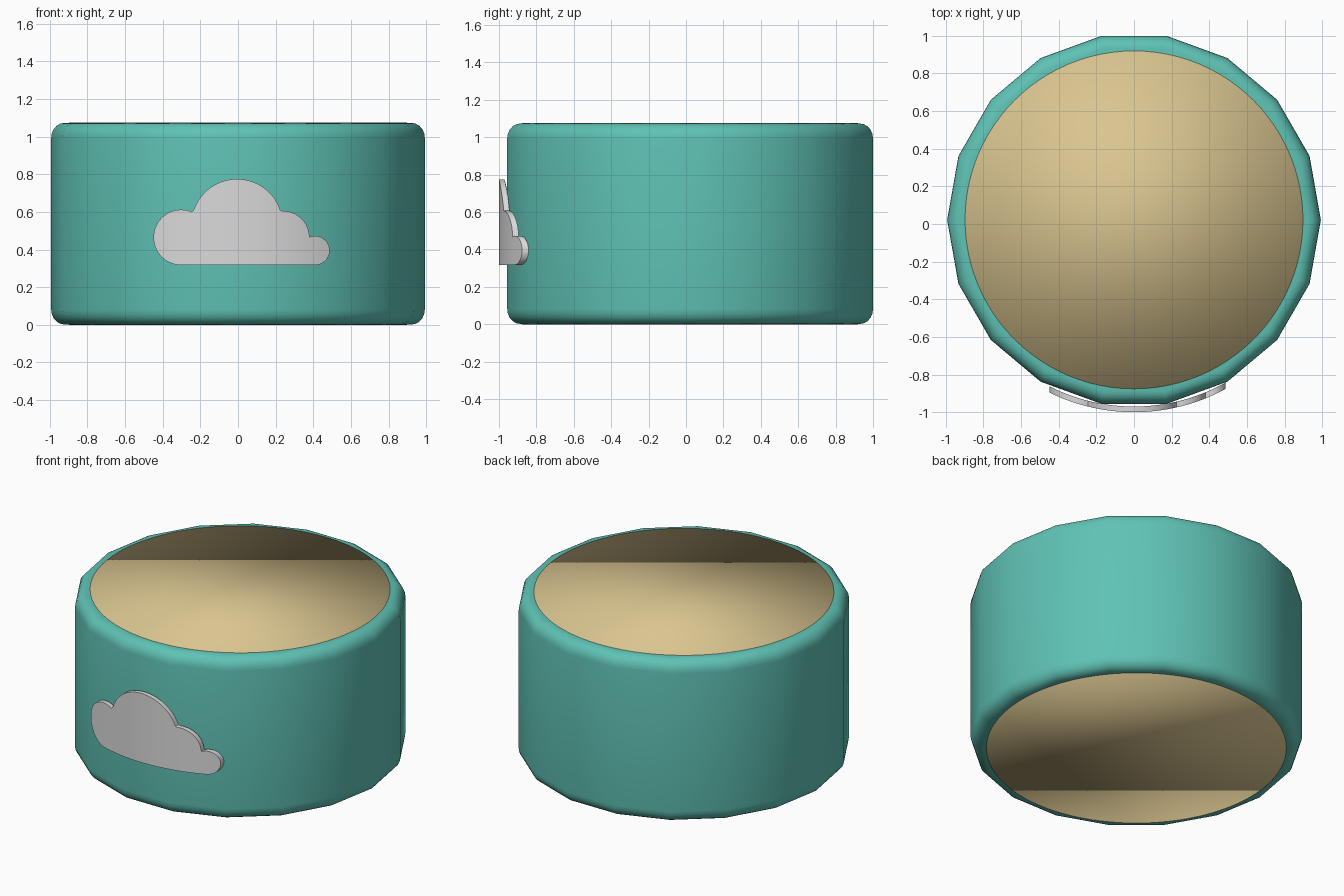
import bpy, bmesh, math

if "Cube" in bpy.data.objects:
    bpy.data.objects.remove(bpy.data.objects["Cube"])

CY = 0.022   # centre of the drum in y
H = 1.075    # overall height


def material(name, rgb):
    m = bpy.data.materials.new(name)
    m.diffuse_color = (*rgb, 1.0)
    m.use_nodes = True
    m.node_tree.nodes["Principled BSDF"].inputs["Base Color"].default_value = m.diffuse_color
    return m


def make_object(name, bm, mat):
    bmesh.ops.recalc_face_normals(bm, faces=bm.faces[:])
    me = bpy.data.meshes.new(name)
    bm.to_mesh(me)
    bm.free()
    me.materials.append(mat)
    ob = bpy.data.objects.new(name, me)
    bpy.context.collection.objects.link(ob)
    for p in me.polygons:
        p.use_smooth = True
    return ob


def lathe(profile, sides):
    """Closed solid from (radius, z) rings, capped at both ends."""
    bm = bmesh.new()
    rings = []
    for r, z in profile:
        rings.append([bm.verts.new((r * math.cos(2 * math.pi * i / sides),
                                    CY + r * math.sin(2 * math.pi * i / sides), z))
                      for i in range(sides)])
    for a, b in zip(rings, rings[1:]):
        for i in range(sides):
            j = (i + 1) % sides
            bm.faces.new((a[i], a[j], b[j], b[i]))
    bm.faces.new(rings[0][::-1])
    bm.faces.new(rings[-1])
    return bm


teal = material("teal", (0.115, 0.54, 0.46))
tan = material("tan", (0.70, 0.56, 0.28))
grey = material("light grey", (0.70, 0.70, 0.70))

# Drum shell: 18 sides with rounded rims
R, RX, RZ, Z0 = 0.993, 0.07, 0.08, 0.002
arc = [(R - RX + RX * math.sin(t), Z0 + RZ - RZ * math.cos(t))
       for t in (math.pi / 2 * k / 5 for k in range(6))]
make_object("drum_shell", lathe(arc + [(r, H - z) for r, z in reversed(arc)], 18), teal)

# Drum skins: smooth round core showing at top and bottom
make_object("drum_skins", lathe([(0.898, 0.0), (0.898, H)], 96), tan)

# Cloud plate: union of round lobes, bent round the drum
LOBES = [(-0.302, 0.465, 0.147), (-0.005, 0.532, 0.243),
         (0.24, 0.465, 0.14), (0.41, 0.395, 0.077)]
BASE = 0.318


def cloud_span(x):
    tops, lows = [], []
    for cx, cz, r in LOBES:
        if abs(x - cx) <= r:
            h = math.sqrt(r * r - (x - cx) ** 2)
            tops.append(cz + h)
            lows.append(cz - h)
    if LOBES[0][0] < x < LOBES[-1][0]:
        lows.append(BASE)
    return max(BASE, min(lows)), max(tops)


bm = bmesh.new()
x0, x1, N = -0.4489, 0.4869, 110
cols = []
for i in range(N + 1):
    x = (x0 + x1) / 2 - (x1 - x0) / 2 * math.cos(math.pi * i / N)
    lo, hi = cloud_span(x)
    front = CY - math.sqrt(1.022 ** 2 - x * x)
    back = CY - math.sqrt(0.992 ** 2 - x * x)
    cols.append([bm.verts.new(p) for p in
                 ((x, front, lo), (x, front, hi), (x, back, hi), (x, back, lo))])
for a, b in zip(cols, cols[1:]):
    for k in range(4):
        m = (k + 1) % 4
        bm.faces.new((a[k], a[m], b[m], b[k]))
bm.faces.new(cols[0])
bm.faces.new(cols[-1])
cloud = make_object("cloud_plate", bm, grey)

bpy.context.view_layer.objects.active = cloud
cloud.select_set(True)
bpy.ops.object.shade_smooth_by_angle(angle=math.radians(35))
